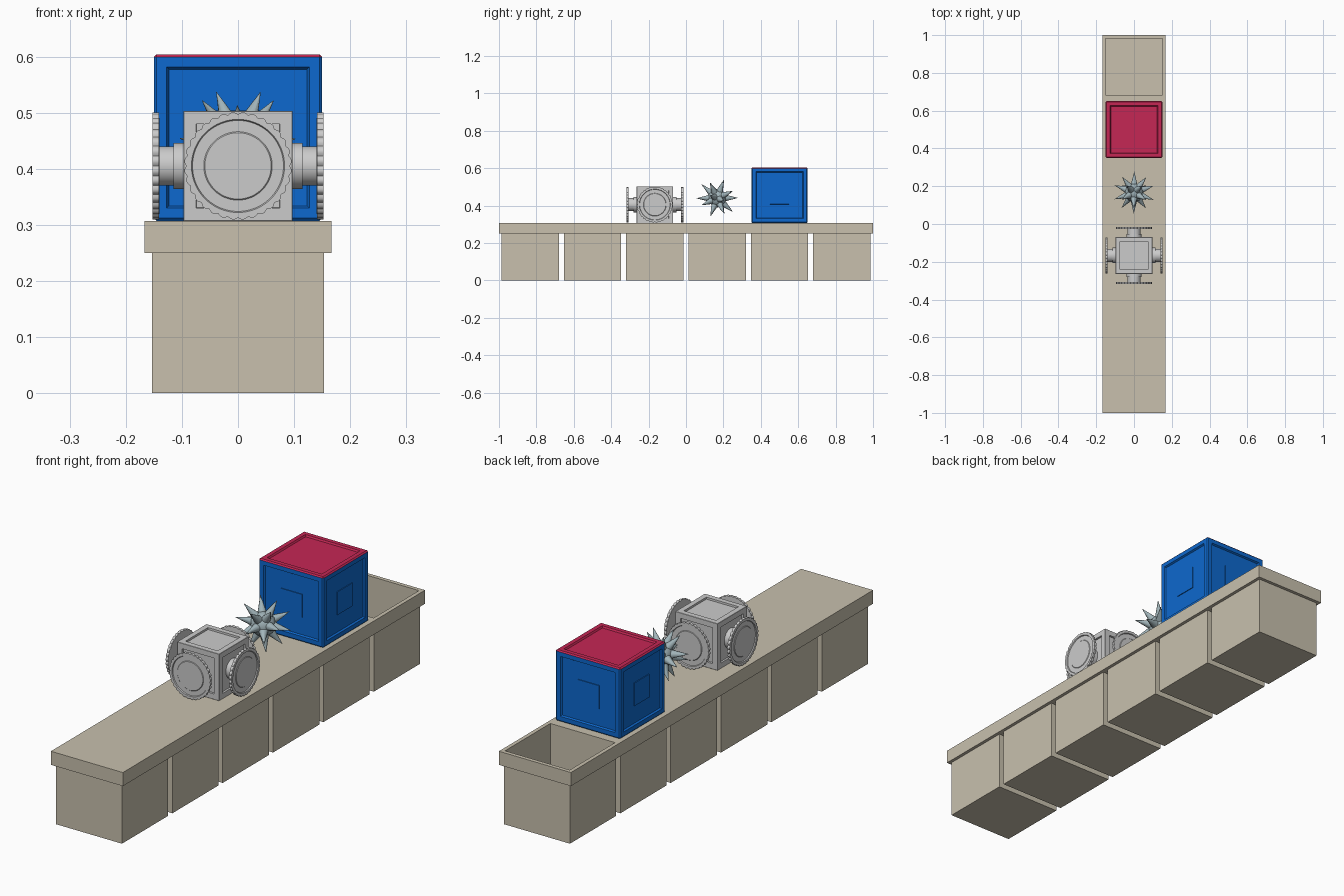
import bpy, bmesh, math
from mathutils import Vector, Matrix

if "Cube" in bpy.data.objects:
    bpy.data.objects.remove(bpy.data.objects["Cube"])


def material(name, rgb):
    m = bpy.data.materials.new(name)
    m.diffuse_color = (*rgb, 1)
    m.use_nodes = True
    m.node_tree.nodes["Principled BSDF"].inputs["Base Color"].default_value = m.diffuse_color
    return m


TAN = material("tan", (0.58, 0.53, 0.42))
BLUE = material("blue", (0.004, 0.14, 0.62))
RED = material("red", (0.56, 0.02, 0.09))
STEEL = material("steel", (0.36, 0.46, 0.49))


def finish(bm, name, loc, mats=(), smooth=False):
    bmesh.ops.recalc_face_normals(bm, faces=bm.faces)
    me = bpy.data.meshes.new(name)
    bm.to_mesh(me)
    bm.free()
    for m in mats:
        me.materials.append(m)
    ob = bpy.data.objects.new(name, me)
    bpy.context.collection.objects.link(ob)
    ob.location = loc
    if smooth:
        bpy.ops.object.select_all(action='DESELECT')
        ob.select_set(True)
        bpy.context.view_layer.objects.active = ob
        bpy.ops.object.shade_smooth_by_angle(angle=math.radians(35))
    return ob


def lathe(profile, n, phase=0.0, teeth=0, depth=0.0, toothed=()):
    """Closed solid from (radius, z) rings; rings listed in toothed get a scalloped edge."""
    bm = bmesh.new()
    rings = []
    for k, (r, z) in enumerate(profile):
        ring = []
        for i in range(n):
            a = 2 * math.pi * i / n + phase
            rr = r - (depth * (1 - abs(math.sin(a * teeth / 2))) if k in toothed else 0)
            ring.append(bm.verts.new((rr * math.cos(a), rr * math.sin(a), z)))
        rings.append(ring)
    for a, b in zip(rings, rings[1:]):
        for i in range(n):
            j = (i + 1) % n
            bm.faces.new((a[i], a[j], b[j], b[i]))
    bm.faces.new(rings[0][::-1])
    bm.faces.new(rings[-1])
    return bm


def framed_cube(size, bevel, border, slope, depth):
    """Chamfered box with a sunken panel in every face; returns the panels too."""
    bm = bmesh.new()
    bmesh.ops.create_cube(bm, size=1, matrix=Matrix.Diagonal((*size, 1)))
    bmesh.ops.bevel(bm, geom=bm.edges[:], offset=bevel, segments=1, affect='EDGES')
    bm.normal_update()
    for f in bm.faces:
        f.material_index = 1 if f.normal.z > 0.3 else 0
    panels = sorted(bm.faces, key=lambda f: -f.calc_area())[:6]
    bmesh.ops.inset_individual(bm, faces=panels, thickness=border, use_even_offset=True)
    bmesh.ops.inset_individual(bm, faces=panels, thickness=slope, depth=-depth, use_even_offset=True)
    return bm, panels


# Row of lipped planters: five closed, the last one open
P, TOP = 1 / 3, 0.307
S2 = math.sqrt(2)
outer = [(0.153, 0), (0.153, 0.25), (P / 2, 0.25), (P / 2, TOP)]
inner = [(0.15, TOP), (0.15, 0.008)]
for i in range(6):
    prof = outer + (inner if i == 5 else [])
    bm = lathe([(r * S2, z) for r, z in prof], 4, math.pi / 4)
    finish(bm, "open_block" if i == 5 else f"closed_block_{i + 1}", (0, (i - 2.5) * P, 0), [TAN])

# Blue crate with red top and a small square plate on each side
bm, panels = framed_cube((0.3, 0.3, 0.297), 0.005, 0.018, 0.004, 0.007)
sides = [f for f in panels if abs(f.normal.z) < 0.5]
bmesh.ops.inset_individual(bm, faces=sides, thickness=0.073, use_even_offset=True)
bmesh.ops.inset_individual(bm, faces=sides, thickness=0.0002, depth=0.003, use_even_offset=True)
finish(bm, "crate", (0, 0.5, TOP + 0.1485), [BLUE, RED])

# Grey cube body with sunken panels
CY, CZ = -P / 2, TOP + 0.098
bm, panels = framed_cube((0.195, 0.195, 0.196), 0.001, 0.022, 0.0005, 0.008)
for f in bm.faces:
    f.material_index = 0
finish(bm, "wheeled_cube_body", (0, CY, CZ))

# Four scalloped wheels on stepped hubs
wheel = [(0.041, -0.012), (0.041, 0.018), (0.035, 0.018), (0.035, 0.043), (0.08, 0.043),
         (0.096, 0.044), (0.096, 0.055), (0.083, 0.055), (0.081, 0.051), (0.061, 0.051), (0.059, 0.053)]
for i in range(4):
    bm = lathe(wheel, 32 * 6, 0, 32, 0.004, (5, 6))
    a = i * math.pi / 2
    ob = finish(bm, f"wheel_{i + 1}", (0.097 * math.cos(a), CY + 0.097 * math.sin(a), CZ), smooth=True)
    ob.rotation_euler = (0, math.pi / 2, a)

# Spiked ball: cones along the corner directions of a dodecahedron
bm = bmesh.new()
bmesh.ops.create_icosphere(bm, subdivisions=2, radius=0.05)
ico = bmesh.new()
bmesh.ops.create_icosphere(ico, subdivisions=1, radius=1)
turn = Matrix.Rotation(0.2, 4, 'X') @ Matrix.Rotation(0.3, 4, 'Z')
for f in ico.faces:
    d = turn @ f.calc_center_median().normalized()
    rot = d.to_track_quat('Z', 'Y').to_matrix().to_4x4()
    bmesh.ops.create_cone(bm, cap_ends=True, segments=10, radius1=0.018, radius2=0.0005,
                          depth=0.068, matrix=Matrix.Translation(d * 0.076) @ rot)
ico.free()
finish(bm, "spiked_ball", (0, P / 2, 0.44), [STEEL], True)
